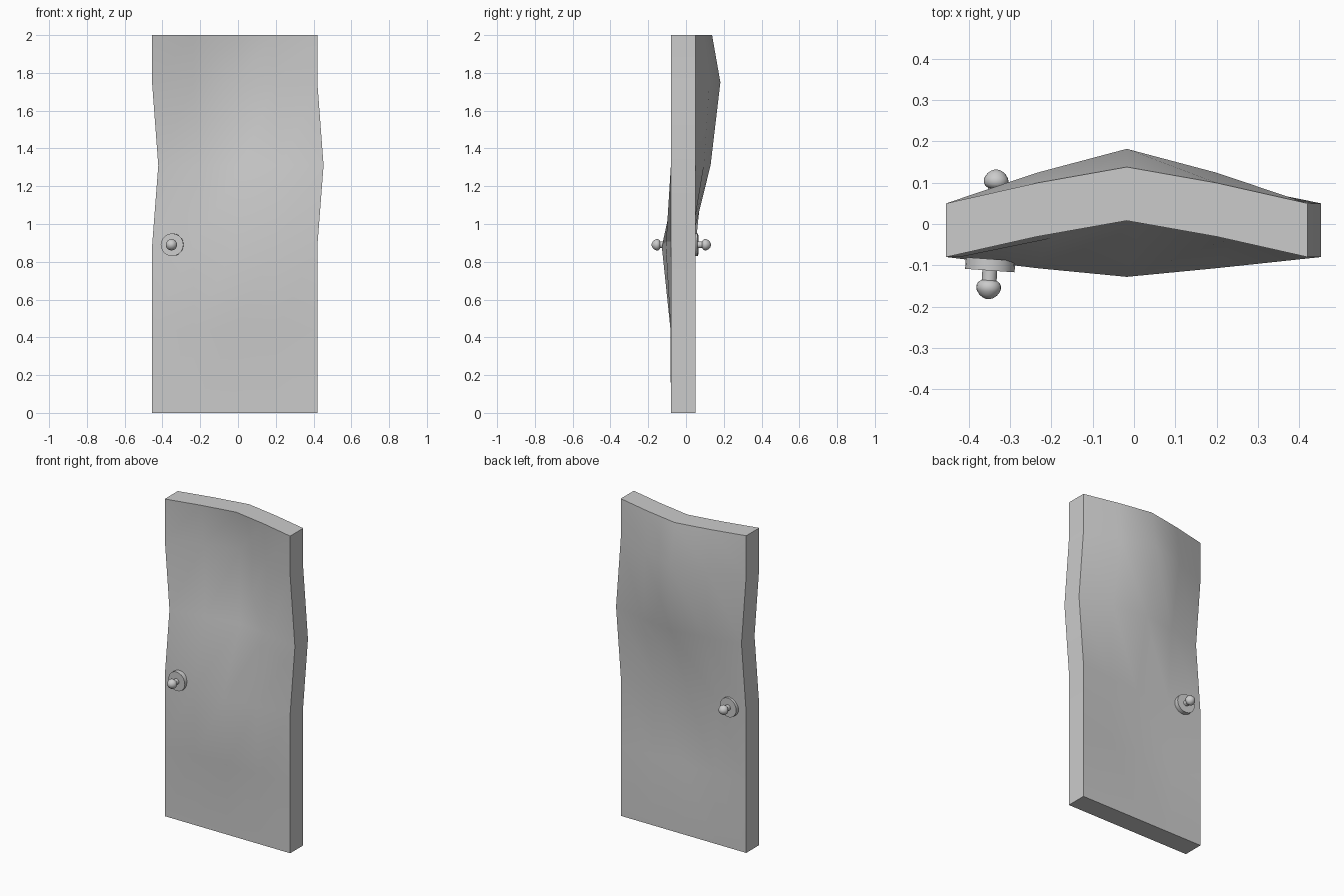
import bpy, bmesh, math
from mathutils import Matrix

if "Cube" in bpy.data.objects:
    bpy.data.objects.remove(bpy.data.objects["Cube"])


def finish(bm, name):
    bmesh.ops.recalc_face_normals(bm, faces=bm.faces)
    me = bpy.data.meshes.new(name)
    bm.to_mesh(me)
    bm.free()
    ob = bpy.data.objects.new(name, me)
    bpy.context.collection.objects.link(ob)
    bpy.ops.object.select_all(action='DESELECT')
    ob.select_set(True)
    bpy.context.view_layer.objects.active = ob
    bpy.ops.object.shade_smooth_by_angle(angle=math.radians(35))
    return ob


# Warped door slab: rows of (height, sideways shift, bulge in y)
rows = [(0, 0, 0), (0.44, 0, -0.002), (0.88, 0, -0.048),
        (1.31, 0.033, 0.08), (1.75, 0, 0.132), (2.0, 0, 0.088)]
columns = [(-0.455, 0), (-0.236, 0.56), (-0.0175, 1), (0.201, 0.56), (0.42, 0)]

bm = bmesh.new()
layers = [[[bm.verts.new((x + dx, y + w * bulge, z)) for x, w in columns]
           for z, dx, bulge in rows] for y in (-0.08, 0.05)]
front, back = layers
for g in layers:
    for r in range(len(rows) - 1):
        for c in range(len(columns) - 1):
            bm.faces.new((g[r][c], g[r][c + 1], g[r + 1][c + 1], g[r + 1][c]))


# Slab rim joins the two layers
def rim(g):
    return (g[0] + [r[-1] for r in g[1:]] + g[-1][-2::-1]
            + [r[0] for r in g[-2:0:-1]])


a, b = rim(front), rim(back)
for i in range(len(a)):
    j = (i + 1) % len(a)
    bm.faces.new((a[i], a[j], b[j], b[i]))
finish(bm, "door_panel")


# Turned part: (radius, distance from door centre) along local z
def lathe(name, profile, side, segments=20):
    bm = bmesh.new()
    rings = [[bm.verts.new((r * math.cos(t), r * math.sin(t), h))
              for t in (2 * math.pi * k / segments for k in range(segments))]
             for r, h in profile]
    for lo, hi in zip(rings, rings[1:]):
        for k in range(segments):
            n = (k + 1) % segments
            bm.faces.new((lo[k], lo[n], hi[n], hi[k]))
    bm.faces.new(rings[0])
    bm.faces.new(rings[-1])
    ob = finish(bm, name)
    ob.matrix_world = (Matrix.Translation((-0.343, -0.025, 0.89))
                       @ Matrix.Rotation(-0.07, 4, 'Z')
                       @ Matrix.Rotation(side * math.pi / 2, 4, 'X'))


# Backplate and knob on each side
plate = [(0.06, 0.06), (0.06, 0.088)]
knob = [(0.018, 0.08), (0.018, 0.112), (0.024, 0.115), (0.029, 0.122),
        (0.03, 0.131), (0.028, 0.138), (0.021, 0.148), (0.013, 0.154),
        (0.005, 0.157)]
for label, side in (("front", 1), ("back", -1)):
    lathe(label + "_knob_plate", plate, side)
    lathe(label + "_knob", knob, side)
